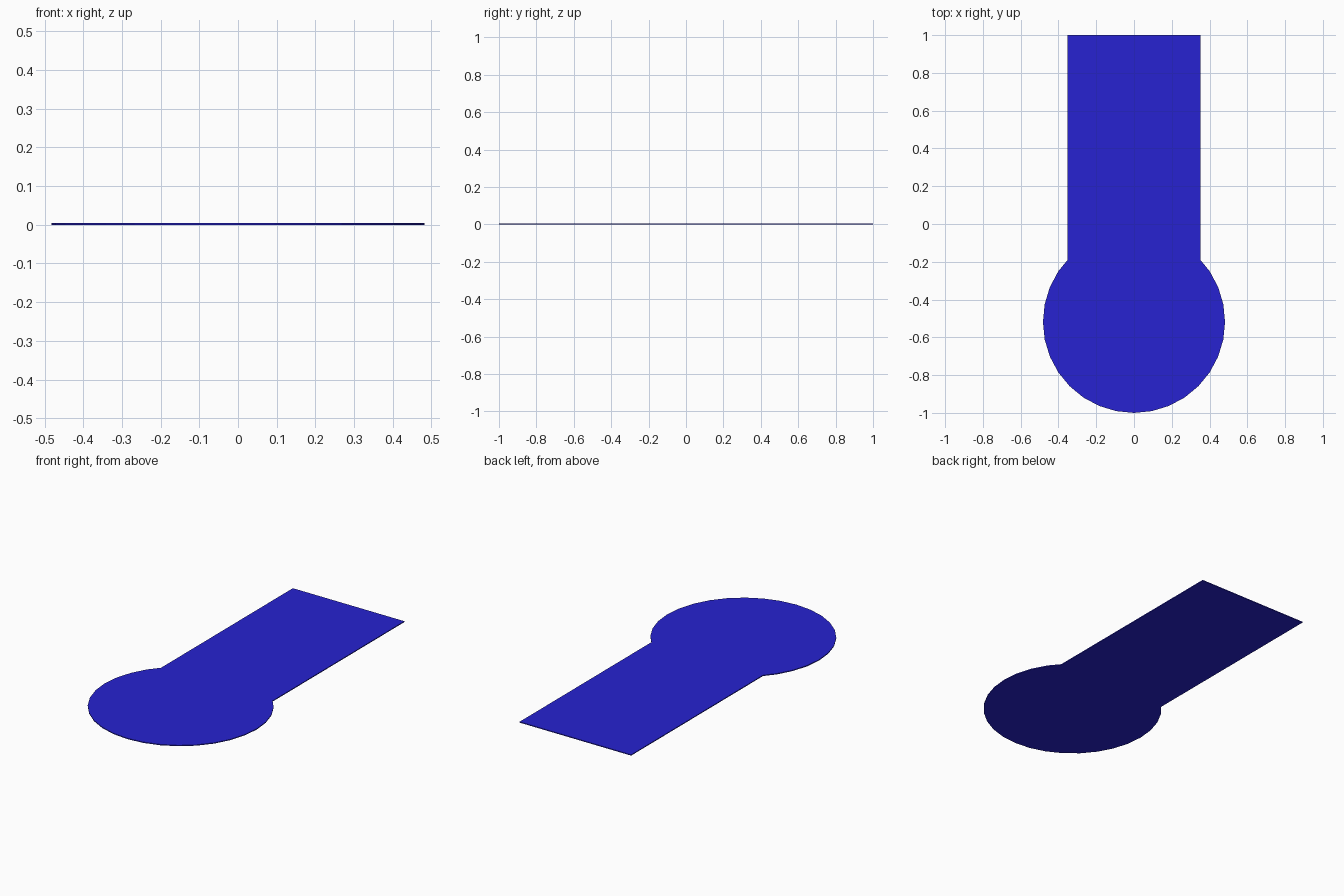
import bpy, bmesh
from math import sin, cos, pi

if "Cube" in bpy.data.objects:
    bpy.data.objects.remove(bpy.data.objects["Cube"])

RADIUS, CENTRE_Y = 0.482, -0.518   # round end
HALF_W, JOIN_Y = 0.353, -0.192     # straight strip
THICK = 0.005
SIDES = 32

# Outline: round end from the right joint under to the left joint, then the strip
outline = [(HALF_W, 1.0), (-HALF_W, 1.0), (-HALF_W, JOIN_Y)]
for i in range(13, 36):
    a = 2 * pi * i / SIDES
    outline.append((RADIUS * cos(a), CENTRE_Y + RADIUS * sin(a)))
outline.append((HALF_W, JOIN_Y))

# Thin plate extruded from the outline
bm = bmesh.new()
face = bm.faces.new([bm.verts.new((x, y, 0)) for x, y in outline])
ext = bmesh.ops.extrude_face_region(bm, geom=[face], use_keep_orig=True)
top = [v for v in ext["geom"] if isinstance(v, bmesh.types.BMVert)]
bmesh.ops.translate(bm, verts=top, vec=(0, 0, THICK))
bmesh.ops.recalc_face_normals(bm, faces=bm.faces)
mesh = bpy.data.meshes.new("keyhole_plate")
bm.to_mesh(mesh)
bm.free()
plate = bpy.data.objects.new("keyhole_plate", mesh)
bpy.context.collection.objects.link(plate)

# Blue finish
blue = bpy.data.materials.new("blue")
blue.diffuse_color = (0.02, 0.016, 0.64, 1)
blue.use_nodes = True
blue.node_tree.nodes["Principled BSDF"].inputs["Base Color"].default_value = blue.diffuse_color
mesh.materials.append(blue)
